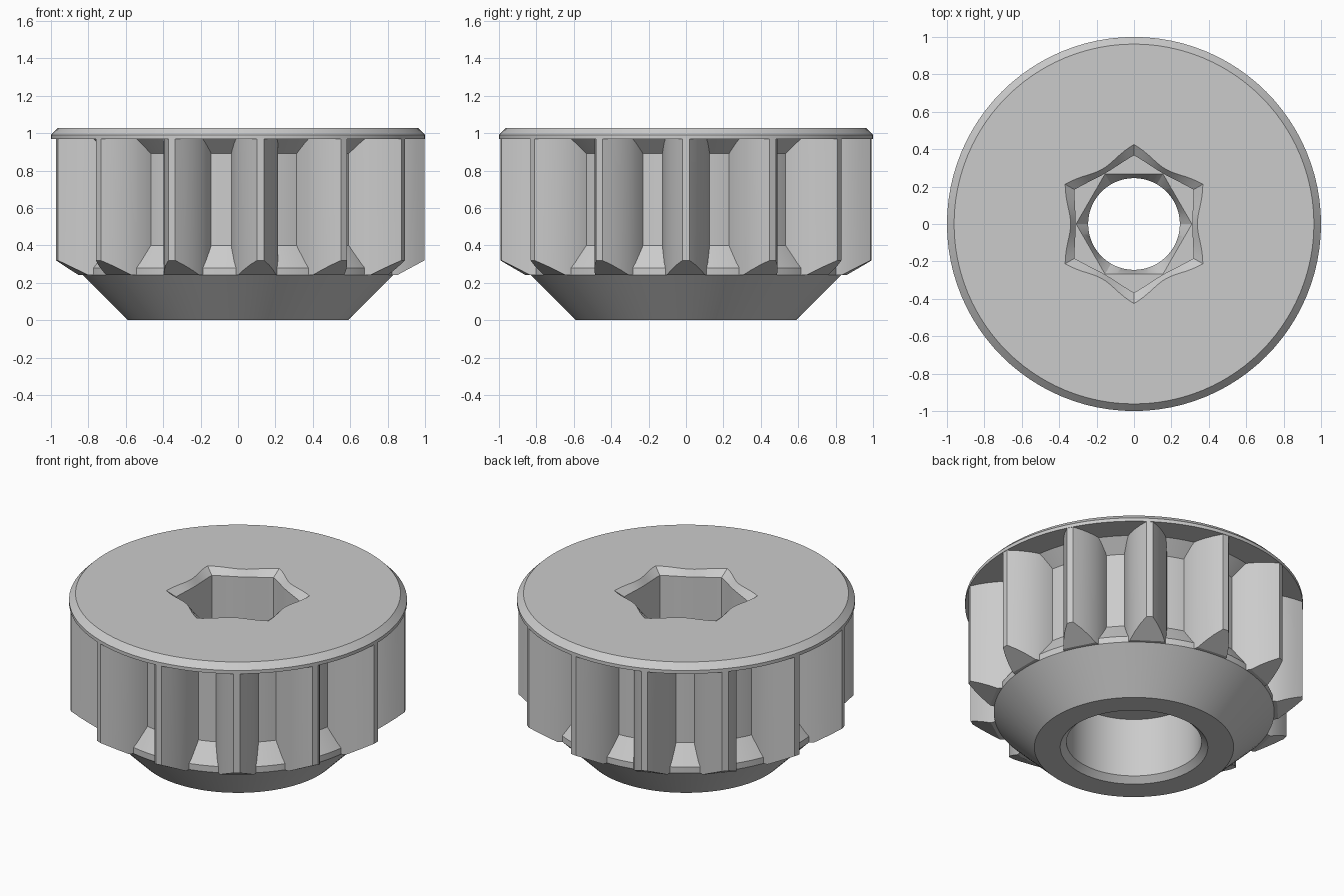
import bpy, bmesh
from math import pi, cos, sin, radians

cube = bpy.data.objects.get("Cube")
if cube:
    bpy.data.objects.remove(cube, do_unlink=True)

SEGMENTS = 96
TEETH = 13

metal = bpy.data.materials.new("plain grey")
metal.use_nodes = True
grey = (0.6, 0.6, 0.6, 1)
metal.diffuse_color = grey
metal.node_tree.nodes["Principled BSDF"].inputs["Base Color"].default_value = grey


def finish(bm, name):
    bmesh.ops.recalc_face_normals(bm, faces=bm.faces)
    mesh = bpy.data.meshes.new(name)
    bm.to_mesh(mesh)
    bm.free()
    obj = bpy.data.objects.new(name, mesh)
    bpy.context.collection.objects.link(obj)
    mesh.materials.append(metal)
    bpy.ops.object.select_all(action='DESELECT')
    obj.select_set(True)
    bpy.context.view_layer.objects.active = obj
    bpy.ops.object.shade_smooth_by_angle(angle=radians(25))
    return obj


def circle(r):
    return lambda a: r


def hexagon(apothem, first_side=0.0, bow=0.0):
    """Polar radius of a hexagon; bow pulls the middle of each side inward."""
    def radius(a):
        t = (a - first_side + pi / 6) % (pi / 3) - pi / 6
        return apothem / cos(t) * (1 - bow * cos(3 * t) ** 2)
    return radius


# Hub: closed chain of rings, outside going up, then down the socket and bore
rings = [
    (circle(0.59), 0), (circle(0.83), 0.24), (circle(0.83), 0.28),
    (circle(0.745), 0.40), (circle(0.745), 0.89), (circle(0.83), 0.968),
    (circle(1.0), 0.968), (circle(1.0), 0.99), (circle(0.962), 1.028),
    # hexagonal socket with bowed chamfer
    (hexagon(0.368, bow=0.08), 1.028), (hexagon(0.318, bow=0.02), 0.99),
    (hexagon(0.318, bow=0.02), 0.55),
    # faceted floor down to the through hole
    (hexagon(0.268, first_side=pi / 6), 0.55), (circle(0.245), 0.48),
    # bore from below
    (circle(0.245), 0.42), (circle(0.40), 0.42),
    (circle(0.40), 0.035), (circle(0.437), 0),
]
bm = bmesh.new()
loops = []
for radius, z in rings:
    angles = [2 * pi * i / SEGMENTS for i in range(SEGMENTS)]
    loops.append([bm.verts.new((radius(a) * cos(a), radius(a) * sin(a), z)) for a in angles])
for low, high in zip(loops, loops[1:] + loops[:1]):
    for i in range(SEGMENTS):
        j = (i + 1) % SEGMENTS
        bm.faces.new((low[i], low[j], high[j], high[i]))
finish(bm, "hub")

# Teeth: convex flanks as (radius, half width), undersides rising outward
flank = [(0.72, 0.126), (0.745, 0.125), (0.80, 0.117), (0.85, 0.103),
         (0.90, 0.081), (0.95, 0.053), (0.997, 0.019)]
bm = bmesh.new()
for n in range(TEETH):
    turn = 2 * pi * n / TEETH
    c, s = cos(turn), sin(turn)
    rows = []
    for r, w in flank:
        bottom = 0.24 + max(0, r - 0.85) * 0.54
        rows.append([bm.verts.new((r * c - y * s, r * s + y * c, z))
                     for y, z in ((-w, bottom), (w, bottom), (w, 0.969), (-w, 0.969))])
    for a, b in zip(rows, rows[1:]):
        for i in range(4):
            j = (i + 1) % 4
            bm.faces.new((a[i], a[j], b[j], b[i]))
    bm.faces.new(rows[0])
    bm.faces.new(rows[-1])
finish(bm, "teeth")
